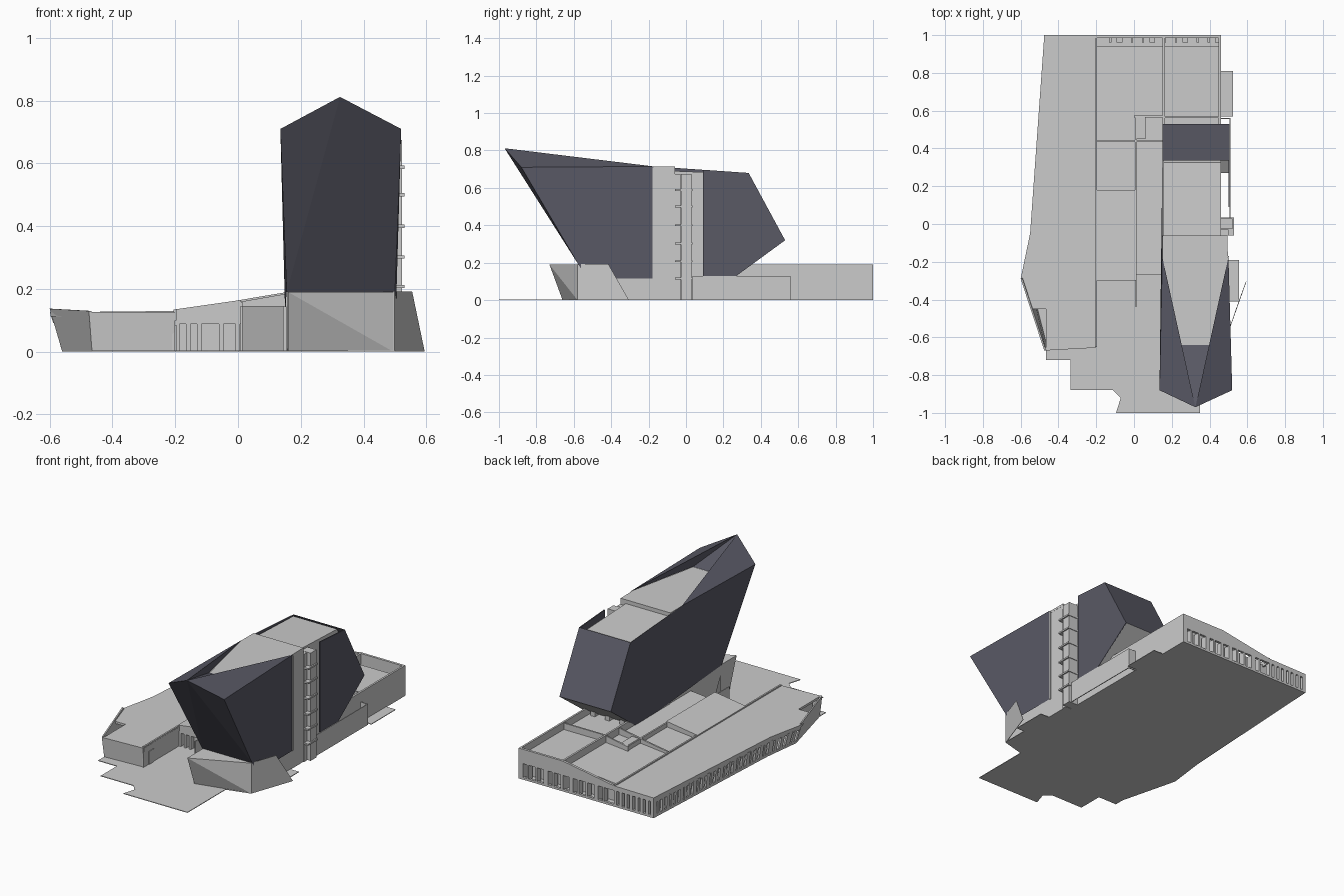
import bpy
from mathutils import Vector

dark = bpy.data.materials.new("dark_cladding")
dark.diffuse_color = (0.10, 0.10, 0.13, 1)


def mesh(name, verts, faces, mat=None):
    me = bpy.data.meshes.new(name)
    me.from_pydata(verts, [], faces)
    ob = bpy.data.objects.new(name, me)
    bpy.context.collection.objects.link(ob)
    if mat:
        me.materials.append(mat)
    return ob


def loft(name, a, b, mat=None):
    """Closed solid between two matching rings of points."""
    n = len(a)
    faces = [tuple(range(n))[::-1], tuple(range(n, 2 * n))]
    faces += [(i, (i + 1) % n, n + (i + 1) % n, n + i) for i in range(n)]
    return mesh(name, list(a) + list(b), faces, mat)


def plan(name, pts, z0, z1):
    return loft(name, [(x, y, z0) for x, y in pts], [(x, y, z1) for x, y in pts])


def along_y(name, pts, y0, y1):
    return loft(name, [(x, y1, z) for x, z in pts], [(x, y0, z) for x, z in pts])


def along_x(name, pts, x0, x1):
    return loft(name, [(x0, y, z) for y, z in pts], [(x1, y, z) for y, z in pts])


def box(name, x0, x1, y0, y1, z0, z1):
    return plan(name, [(x0, y0), (x1, y0), (x1, y1), (x0, y1)], z0, z1)


# ground slab with stepped front edge and side patches
plan("ground_slab", [(-.475, 1), (-.53, -.05), (-.56, -.29), (-.465, -.66), (-.465, -.72), (-.335, -.72),
                     (-.335, -.88), (-.11, -.88), (-.07, -.92), (-.095, -1), (.35, -1), (.35, -.62),
                     (.5, -.58), (.5, -.41), (.555, -.41), (.555, -.19), (.46, -.19), (.46, .57),
                     (.525, .57), (.525, .81), (.46, .81), (.46, 1)], 0, .004)

# ---- tower: dark folded shell ----
bl, br = (.155, -.575, .19), (.5, -.575, .19)
tl, tr, apex = (.135, -.88, .71), (.52, -.88, .71), (.325, -.97, .812)
rl, rr = (.15, -.175, .715), (.5, -.175, .715)
mesh("shell_front", [bl, br, tr, apex, tl, rl, rr, (.25, -.64, .715), (.4, -.64, .715)],
     [(0, 3, 4), (0, 1, 3), (1, 2, 3), (4, 3, 5), (2, 6, 3), (3, 8, 7), (5, 3, 7), (6, 8, 3)], dark)
mesh("shell_left", [bl, tl, rl, (.15, .335, .68), (.15, .53, .32), (.15, .27, .13)],
     [(0, 1, 2, 3, 4, 5)], dark)
mesh("shell_right_front", [br, tr, rr, (.5, -.175, .115), (.503, -.53, .115)], [(0, 4, 3, 2, 1)], dark)
back = [(.09, .13), (.27, .13), (.53, .32), (.335, .68), (.09, .697)]
loft("shell_right_back", [(.5, y, z) for y, z in back], [(.506, y, z) for y, z in back], dark)
mesh("shell_back", [(.15, .335, .68), (.506, .335, .68), (.506, .53, .32), (.15, .53, .32)],
     [(0, 1, 2, 3)], dark)
mesh("shell_soffit", [(.15, .53, .32), (.506, .53, .32), (.506, .27, .13), (.15, .27, .13)], [(0, 1, 2, 3)])

# tower: pale inner core and roofs
along_x("core_front", [(-.55, .15), (-.06, .004), (-.06, .71), (-.19, .71), (-.84, .68)], .158, .495)
along_x("core_back", [(-.06, .004), (.27, .14), (.515, .32), (.325, .675), (-.06, .69)], .156, .46)
plan("roof_front", [(.15, -.19), (.25, -.64), (.4, -.64), (.497, -.19), (.495, -.06), (.15, -.06)], .70, .714)
box("core_edge_trim", .495, .503, -.178, -.17, .115, .71)
for x in (.2, .3, .4):
    box("core_column", x, x + .03, .29, .33, .1, .2)

# glazed stair shaft with landings
box("stair_shaft", .46, .522, -.027, .03, 0, .675)
box("stair_side_wall", .46, .5, -.06, -.03, 0, .675)
for z in (.115, .208, .302, .4, .5, .588):
    box("stair_landing", .46, .53, -.06, .034, z - .005, z + .005)

# ---- entrance block under the tower, with twisted front ----
lo = [(.16, -.66, 0), (.495, -.58, 0), (.495, -.06, 0), (.16, -.06, 0)]
hi = [(.16, -.73, .19), (.495, -.58, .19), (.495, -.06, .19), (.16, -.06, .19)]
mesh("entrance_block", lo + hi, [(3, 2, 1, 0), (4, 5, 6, 7), (0, 1, 4), (1, 5, 4),
                                 (1, 2, 6, 5), (2, 3, 7, 6), (3, 0, 4, 7)])
fin = [(.498, -.58, 0), (.595, -.305, 0), (.555, -.415, .192), (.498, -.58, .192)]
loft("side_fin", fin, [(x - .003, y, z) for x, y, z in fin])
mesh("entrance_screen", [(.01, -.3, 0), (.145, -.55, 0), (.145, -.55, .145), (.01, -.3, .145)], [(0, 1, 2, 3)])
box("entrance_wall", .008, .014, -.44, -.3, 0, .145)

# ---- east wing ----
box("east_wing", .16, .45, -.06, .94, 0, .145)
box("east_wall", .448, .46, -.06, 1, 0, .19)
box("east_inner_parapet", .152, .164, -.06, 1, 0, .19)
box("low_side_wall", .505, .51, .035, .56, 0, .13)
box("low_side_return", .46, .51, .555, .56, 0, .13)
box("east_cross_parapet", .16, .45, .56, .57, .14, .185)

# ---- middle wing: sloping sunken roof, parapets, raised roof box ----
along_y("middle_wing", [(-.2, 0), (.155, 0), (.155, .145), (-.2, .11)], -.27, .94)
along_y("raised_roof", [(-.2, .1), (.01, .1), (.01, .165), (-.2, .135)], -.3, .18)
for y in (.44, .57):
    along_y("cross_parapet", [(.0, .1), (.155, .1), (.155, .185), (.0, .158)], y - .005, y + .005)
along_y("rear_cross_parapet", [(-.2, .1), (.01, .1), (.01, .158), (-.2, .125)], .435, .445)
box("middle_parapet", .004, .014, -.3, .57, .1, .158)
box("roof_vent", .01, .06, .45, .565, .1, .16)
for x in (-.2, -.165, -.13, -.06, -.008):
    box("entry_post", x, x + .014, -.3, -.27, 0, .1)
box("entry_header", -.2, .01, -.3, -.27, .088, .12)

# ---- left wing ----
box("left_wing_core", -.43, -.2, -.64, .94, 0, .118)
plan("left_roof", [(-.195, 1), (-.475, 1), (-.55, -.05), (-.598, -.29), (-.545, -.45),
                   (-.465, -.45), (-.465, -.655), (-.195, -.65)], .113, .127)
box("left_ridge", -.206, -.196, -.65, 1, .1, .135)
# leaning front-left screen and front wall
screen = [(-.56, -.29, 0), (-.465, -.66, 0), (-.475, -.67, .13), (-.6, -.29, .137)]
loft("leaning_screen", screen, [(x + .008, y + .003, z) for x, y, z in screen])
front = [(-.465, -.66, 0), (-.2, -.645, 0), (-.2, -.655, .127), (-.475, -.67, .127)]
mesh("left_front_wall", front + [(x, y + .015, z) for x, y, z in front],
     [(0, 1, 3), (1, 2, 3), (7, 6, 5, 4), (0, 4, 5, 1), (1, 5, 6, 2), (2, 6, 7, 3), (3, 7, 4, 0)])
box("left_side_wall", -.21, -.2, -.65, -.3, 0, .125)
box("left_side_door", -.201, -.196, -.6, -.55, 0, .085)

# leaning west facade: sill, header and closely spaced posts
top = [Vector((-.475, 1)), Vector((-.55, -.05)), Vector((-.6, -.29))]
lean = [.0, .02, .04]


def west(seg, t, z):
    p = top[seg].lerp(top[seg + 1], t)
    shift = lean[seg] + (lean[seg + 1] - lean[seg]) * t
    return (p.x + shift * (1 - z / .127), p.y, z)


def west_panel(name, seg, t0, t1, z0, z1):
    a = [west(seg, t0, z0), west(seg, t1, z0), west(seg, t1, z1), west(seg, t0, z1)]
    loft(name, a, [(x + .012, y, z) for x, y, z in a])


for seg, count in ((0, 26), (1, 5)):
    west_panel("west_header", seg, 0, 1, .092, .127)
    west_panel("west_sill", seg, 0, 1, 0, .018)
    for i in range(count):
        w = .5 if i % 3 else .75
        west_panel("west_post", seg, i / count, (i + w) / count, .01, .1)

# ---- rear facade: sloped header over wide and narrow bays ----
along_y("rear_header", [(.46, .1), (.46, .19), (.155, .19), (-.2, .13), (-.475, .127), (-.475, .1)], .985, 1)
box("rear_sill", -.475, .46, .985, 1, 0, .014)
for i in range(11):
    x = .46 - i * .058
    box("rear_wide_post", x - (.03 if i % 3 == 0 else .012), x, .96, 1, 0, .105)
for i in range(8):
    x = -.2 - i * .0365
    box("rear_narrow_post", x - .02, x, .97, 1, 0, .105)
